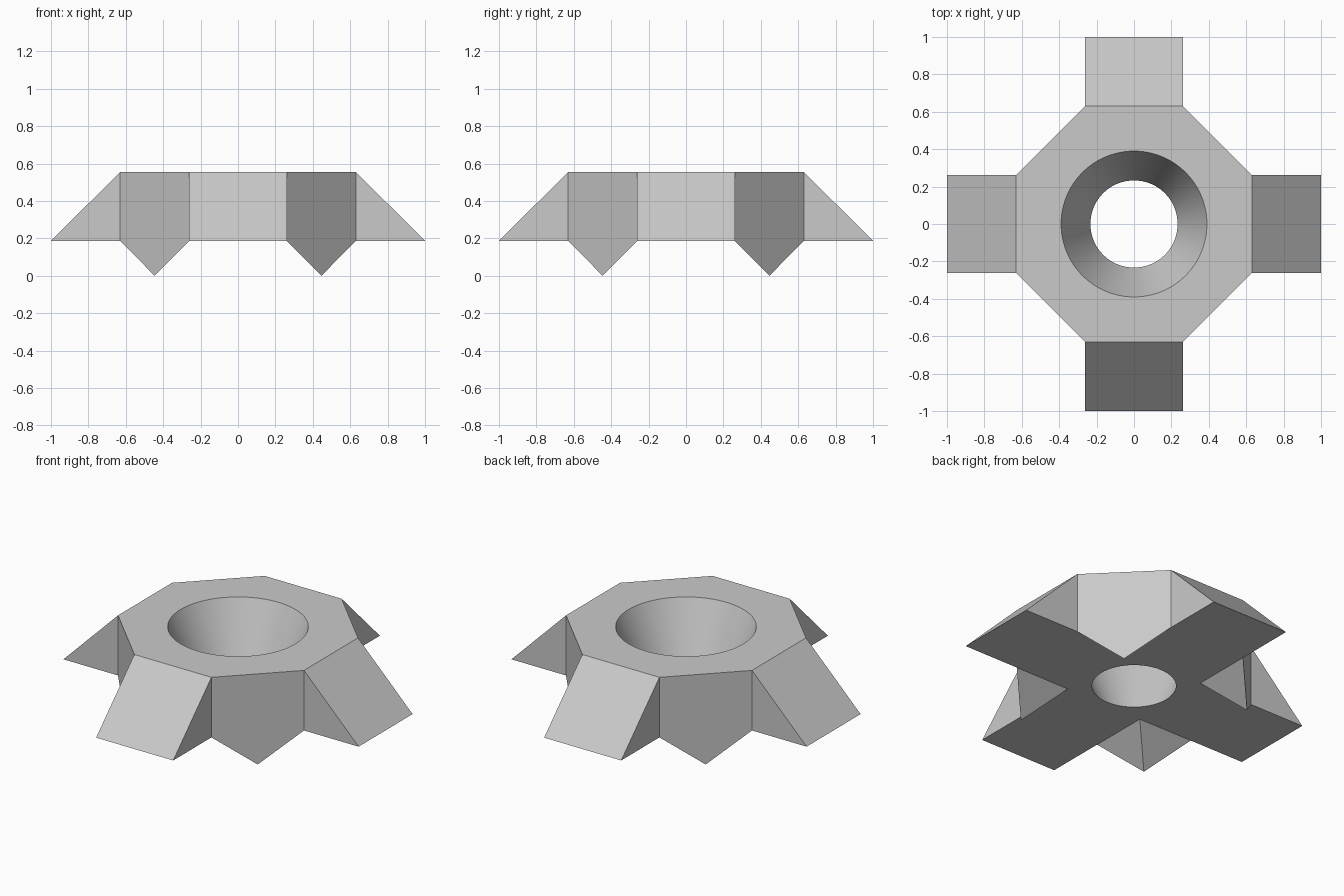
import bpy
import bmesh
import math
from mathutils import Matrix, Vector

cube = bpy.data.objects.get("Cube")
if cube:
    bpy.data.objects.remove(cube, do_unlink=True)

TOP, BASE = 0.555, 0.187      # upper face and underside heights
HALF, FLAT, REACH = 0.261, 0.63, 1.0   # arm half width, octagon apothem, arm tip
MID = (HALF + FLAT) / 2       # spike position on each diagonal

grey = bpy.data.materials.new("plain_grey")
grey.use_nodes = True
colour = (0.59, 0.59, 0.59, 1)
grey.diffuse_color = colour
grey.node_tree.nodes["Principled BSDF"].inputs["Base Color"].default_value = colour


def make_object(name, bm):
    mesh = bpy.data.meshes.new(name)
    bm.to_mesh(mesh)
    bm.free()
    mesh.materials.append(grey)
    obj = bpy.data.objects.new(name, mesh)
    bpy.context.collection.objects.link(obj)
    return obj


# Octagonal body: one quarter holds a sloped arm and a corner spike
bm = bmesh.new()
for quarter in range(4):
    turn = Matrix.Rotation(quarter * math.pi / 2, 3, "Z")

    def face(*points):
        bm.faces.new([bm.verts.new(turn @ Vector(p)) for p in points])

    top_r, top_l = (FLAT, -HALF, TOP), (FLAT, HALF, TOP)
    root_r, root_l = (FLAT, -HALF, BASE), (FLAT, HALF, BASE)
    tip_r, tip_l = (REACH, -HALF, BASE), (REACH, HALF, BASE)
    inner_r, inner_l = (HALF, -HALF, BASE), (HALF, HALF, BASE)
    next_top, next_root = (HALF, FLAT, TOP), (HALF, FLAT, BASE)
    spike = (MID, MID, 0)

    # Arm
    face(top_r, tip_r, tip_l, top_l)
    face(top_r, root_r, tip_r)
    face(top_l, tip_l, root_l)
    face(inner_r, inner_l, root_l, tip_l, tip_r, root_r)
    # Diagonal wall and spike
    face(top_l, root_l, spike, next_root, next_top)
    face(inner_l, spike, root_l)
    face(inner_l, next_root, spike)

bmesh.ops.remove_doubles(bm, verts=bm.verts, dist=0.0001)
# Close the octagonal top and the middle of the underside
bmesh.ops.holes_fill(bm, edges=[e for e in bm.edges if e.is_boundary], sides=0)
bmesh.ops.recalc_face_normals(bm, faces=bm.faces)
body = make_object("octagonal_base", bm)

# Tapered round hole
bm = bmesh.new()
extra = 0.1
slope = (0.39 - 0.233) / (TOP - BASE)
bmesh.ops.create_cone(
    bm, cap_ends=True, segments=96,
    radius1=0.233 - slope * extra, radius2=0.39 + slope * extra,
    depth=TOP - BASE + 2 * extra,
    matrix=Matrix.Translation((0, 0, (TOP + BASE) / 2)))
cutter = make_object("hole_cutter", bm)
cutter.hide_render = True

cut = body.modifiers.new("round_hole", "BOOLEAN")
cut.operation = "DIFFERENCE"
cut.solver = "EXACT"
cut.object = cutter

bpy.ops.object.select_all(action="DESELECT")
body.select_set(True)
bpy.context.view_layer.objects.active = body
bpy.ops.object.modifier_apply(modifier=cut.name)
bpy.data.objects.remove(cutter, do_unlink=True)
bpy.ops.object.shade_smooth_by_angle(angle=math.radians(25))
